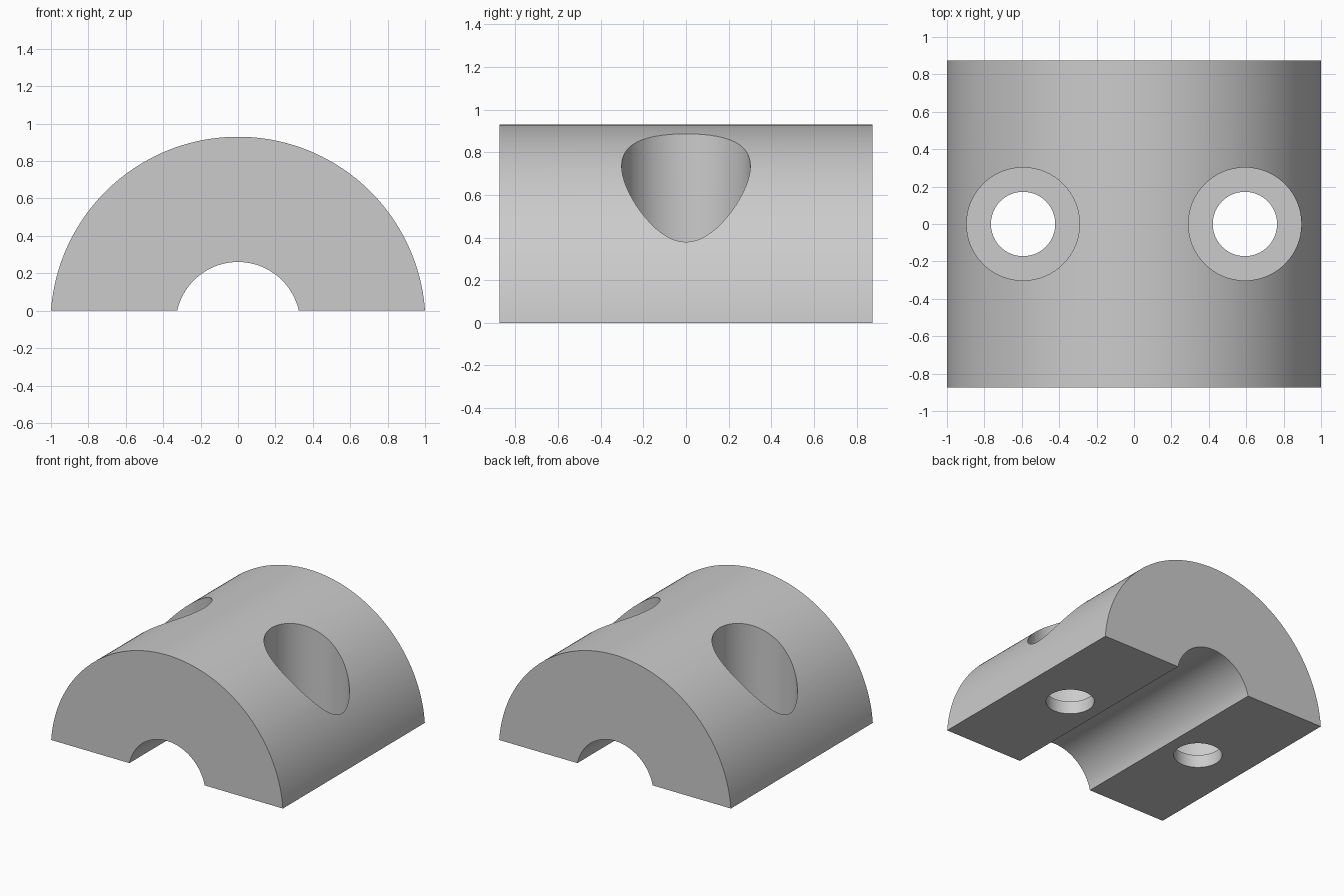
import bpy, bmesh
from math import asin, cos, sin, pi, radians
from mathutils import Vector

cube = bpy.data.objects.get("Cube")
if cube:
    bpy.data.objects.remove(cube, do_unlink=True)

AXIS_Z = -0.0726            # both arcs share an axis just below the base
OUTER_R, BORE_R = 1.0026, 0.333
HALF_LENGTH = 0.875
HOLE_X, HOLE_R = 0.593, 0.172
POCKET_R, POCKET_FLOOR = 0.302, 0.1

grey = bpy.data.materials.new("plain grey")
grey.use_nodes = True
colour = (0.6, 0.6, 0.6, 1)
grey.diffuse_color = colour
grey.node_tree.nodes["Principled BSDF"].inputs["Base Color"].default_value = colour


def make_object(name, bm):
    bmesh.ops.recalc_face_normals(bm, faces=bm.faces)
    mesh = bpy.data.meshes.new(name)
    bm.to_mesh(mesh)
    bm.free()
    mesh.materials.append(grey)
    obj = bpy.data.objects.new(name, mesh)
    bpy.context.collection.objects.link(obj)
    return obj


def arc(radius, steps):
    """Arc from the right foot to the left foot, ending on the base plane."""
    start = asin(-AXIS_Z / radius)
    angles = [start + (pi - 2 * start) * i / steps for i in range(steps + 1)]
    return [Vector((radius * cos(a), -HALF_LENGTH, AXIS_Z + radius * sin(a)))
            for a in angles]


# Half-round clamp body with the channel along its length
bm = bmesh.new()
outline = arc(OUTER_R, 96) + arc(BORE_R, 48)[::-1]
face = bm.faces.new([bm.verts.new(p) for p in outline])
end = bmesh.ops.extrude_face_region(bm, geom=[face], use_keep_orig=True)["geom"]
bmesh.ops.translate(bm, vec=(0, 2 * HALF_LENGTH, 0),
                    verts=[v for v in end if isinstance(v, bmesh.types.BMVert)])
body = make_object("clamp_half", bm)


def bolt_hole_cutter(name, x):
    """Stepped round cutter: a through hole below a wider pocket."""
    bm = bmesh.new()
    profile = [(0, -0.2), (HOLE_R, -0.2), (HOLE_R, POCKET_FLOOR),
               (POCKET_R, POCKET_FLOOR), (POCKET_R, 1.2), (0, 1.2)]
    verts = [bm.verts.new((r, 0, z)) for r, z in profile]
    edges = [bm.edges.new(pair) for pair in zip(verts, verts[1:])]
    bmesh.ops.spin(bm, geom=verts + edges, cent=(0, 0, 0), axis=(0, 0, 1),
                   angle=2 * pi, steps=64)
    bmesh.ops.remove_doubles(bm, verts=bm.verts, dist=0.0001)
    cutter = make_object(name, bm)
    cutter.location.x = x
    cutter.hide_render = True
    return cutter


# Counterbored bolt holes on both sides
bpy.context.view_layer.objects.active = body
body.select_set(True)
for side, x in (("left", HOLE_X), ("right", -HOLE_X)):
    cutter = bolt_hole_cutter(side + "_bolt_hole_cutter", x)
    cut = body.modifiers.new(side + " bolt hole", "BOOLEAN")
    cut.operation = "DIFFERENCE"
    cut.solver = "EXACT"
    cut.object = cutter
    bpy.context.view_layer.update()
    bpy.ops.object.modifier_apply(modifier=cut.name)
    bpy.data.objects.remove(cutter, do_unlink=True)

bpy.ops.object.shade_smooth_by_angle(angle=radians(30))
